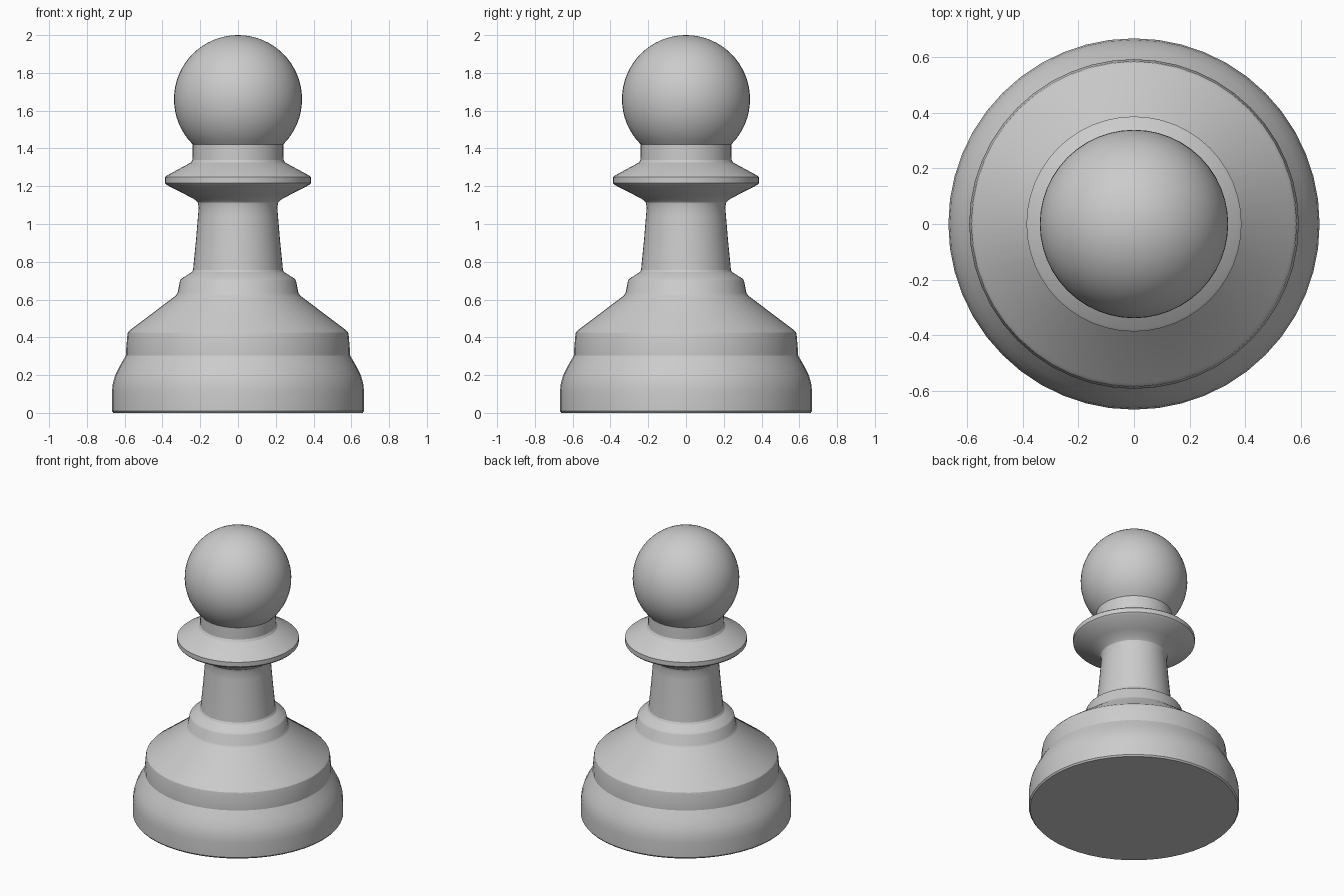
import bpy, bmesh
from math import sin, cos, pi, asin, radians

if "Cube" in bpy.data.objects:
    bpy.data.objects.remove(bpy.data.objects["Cube"])


def lathe(name, profile, steps=48):
    """Revolve an (r, z) profile, listed bottom to top, around the z axis."""
    bm = bmesh.new()
    verts = [bm.verts.new((r, 0, z)) for r, z in profile]
    edges = [bm.edges.new(pair) for pair in zip(verts, verts[1:])]
    bmesh.ops.spin(bm, geom=verts + edges, cent=(0, 0, 0), axis=(0, 0, 1),
                   angle=2 * pi, steps=steps, use_duplicate=False)
    bmesh.ops.remove_doubles(bm, verts=bm.verts[:], dist=0.0005)
    bmesh.ops.recalc_face_normals(bm, faces=bm.faces[:])
    mesh = bpy.data.meshes.new(name)
    bm.to_mesh(mesh)
    bm.free()
    obj = bpy.data.objects.new(name, mesh)
    bpy.context.collection.objects.link(obj)
    bpy.ops.object.select_all(action='DESELECT')
    obj.select_set(True)
    bpy.context.view_layer.objects.active = obj
    bpy.ops.object.shade_smooth_by_angle(angle=radians(25))
    return obj


# Rounded foot, vertical band, sloped shoulder and small step ring
base = [(0, 0), (0.66, 0), (0.668, 0.01), (0.668, 0.11), (0.663, 0.155),
        (0.65, 0.20), (0.625, 0.25), (0.593, 0.305), (0.593, 0.33),
        (0.586, 0.41), (0.583, 0.425), (0.572, 0.438),
        (0.33, 0.62), (0.32, 0.635), (0.307, 0.70), (0.30, 0.71),
        (0.245, 0.745), (0.238, 0.757)]

# Tapered stem, flaring into the thin collar, then the short neck
stem = [(0.238, 0.757), (0.222, 0.92), (0.212, 1.04), (0.208, 1.09),
        (0.213, 1.113), (0.23, 1.13), (0.28, 1.157), (0.378, 1.207),
        (0.387, 1.217), (0.387, 1.248), (0.378, 1.256),
        (0.25, 1.325), (0.241, 1.34), (0.24, 1.422)]

# Ball head, starting where it meets the neck
R, ZC, N = 0.339, 1.661, 24
start = -pi / 2 + asin(0.24 / R)
head = []
for i in range(N + 1):
    a = start + (pi / 2 - start) * i / N
    head.append((R * cos(a) if i < N else 0, ZC + R * sin(a)))

lathe("base", base)
lathe("stem_and_collar", stem)
lathe("ball_head", head)
